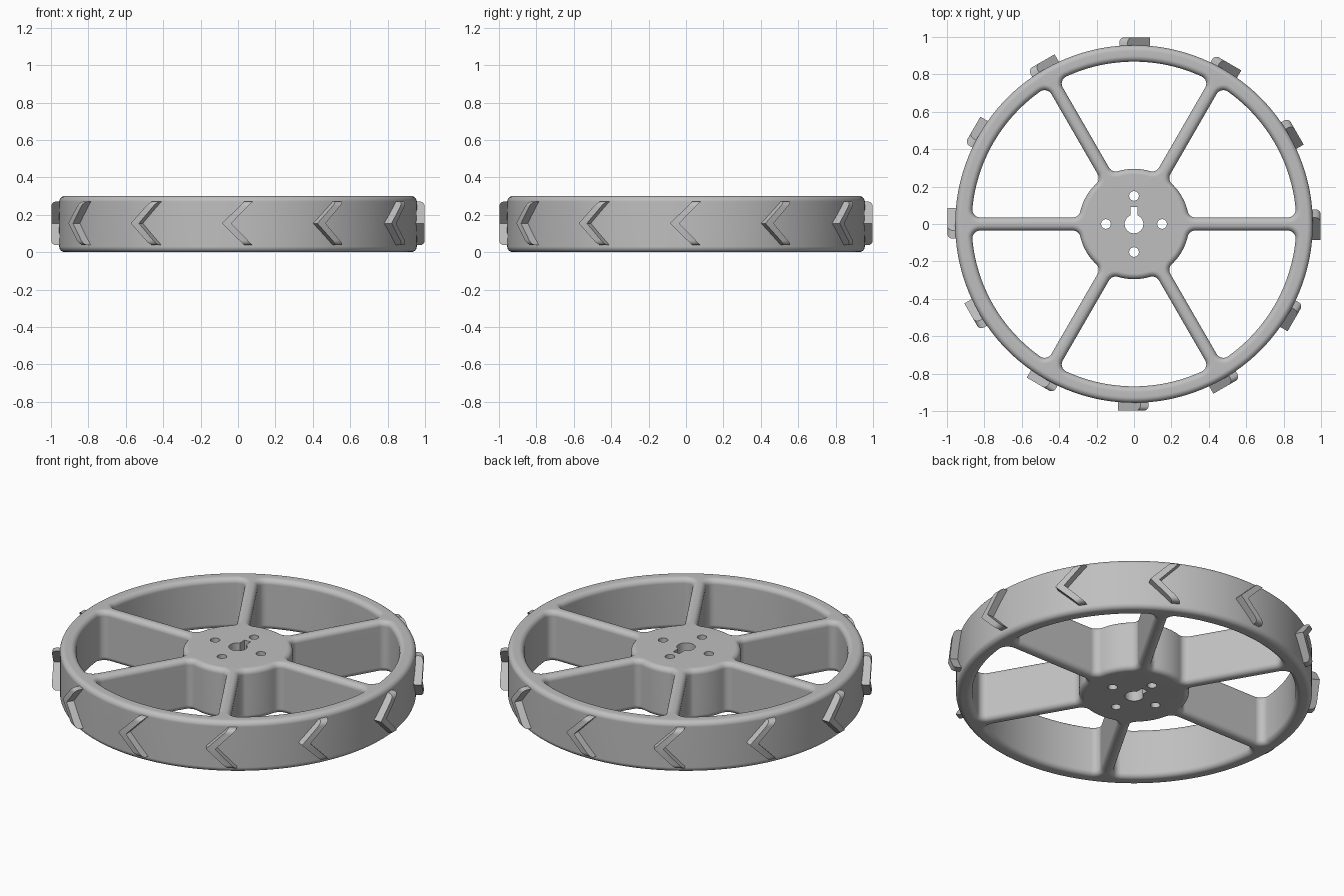
import bpy, bmesh
from math import sin, cos, asin, pi, radians, degrees
from mathutils import Matrix

HEIGHT, BEVEL = 0.30, 0.03
RIM_OUT, RIM_IN, HUB = 0.956, 0.868, 0.295
SPOKE_HALF, FILLET, SPOKES = 0.035, 0.042, 6
PITCH = 360 / SPOKES

if "Cube" in bpy.data.objects:
    bpy.data.objects.remove(bpy.data.objects["Cube"])

grey = bpy.data.materials.new("light grey plastic")
grey.use_nodes = True
colour = (0.52, 0.52, 0.52, 1)
grey.diffuse_color = colour
grey.node_tree.nodes["Principled BSDF"].inputs["Base Color"].default_value = colour


def arc(cx, cy, radius, start, end, steps, include_end=False):
    """Points on an arc, angles in degrees."""
    angles = [radians(start + (end - start) * i / steps) for i in range(steps + include_end)]
    return [(cx + radius * cos(a), cy + radius * sin(a)) for a in angles]


def polar(radius, angle):
    return radius * cos(radians(angle)), radius * sin(radians(angle))


def window(grow, turn):
    """Opening between two spokes, with filleted corners."""
    off, r = SPOKE_HALF + FILLET, FILLET + grow
    d_rim, d_hub = RIM_IN - FILLET, HUB + FILLET
    a, h = degrees(asin(off / d_rim)), degrees(asin(off / d_hub))
    pts = arc(*polar(d_rim, a), r, -90, a, 8)
    pts += arc(0, 0, RIM_IN + grow, a, PITCH - a, 24)
    pts += arc(*polar(d_rim, PITCH - a), r, PITCH - a, PITCH + 90, 8, True)
    pts += arc(*polar(d_hub, PITCH - h), r, PITCH + 90, PITCH + 180 - h, 8)
    pts += arc(0, 0, HUB - grow, PITCH - h, h, 12)
    pts += arc(*polar(d_hub, h), r, 180 + h, 270, 8, True)
    c, s = cos(radians(turn)), sin(radians(turn))
    return [(x * c - y * s, x * s + y * c) for x, y in pts]


def wall(bm, outline, levels):
    """Vertical wall through outline(offset) at each (z, offset) level."""
    rings = [[bm.verts.new((x, y, z)) for x, y in outline(e)] for z, e in levels]
    for low, high in zip(rings, rings[1:]):
        for i in range(len(low)):
            bm.faces.new((low[i - 1], low[i], high[i], high[i - 1]))
    return rings[0], rings[-1]


def ring_edges(bm, ring):
    return [bm.edges.get((ring[i - 1], ring[i])) for i in range(len(ring))]


def finish(bm, name):
    bmesh.ops.recalc_face_normals(bm, faces=bm.faces)
    mesh = bpy.data.meshes.new(name)
    bm.to_mesh(mesh)
    bm.free()
    mesh.materials.append(grey)
    return mesh


def add(name, mesh):
    obj = bpy.data.objects.new(name, mesh)
    bpy.context.collection.objects.link(obj)
    return obj


def smooth(obj):
    bpy.ops.object.select_all(action="DESELECT")
    obj.select_set(True)
    bpy.context.view_layer.objects.active = obj
    bpy.ops.object.shade_smooth_by_angle(angle=radians(35))


# Wheel body: rim, spokes and hub in one piece with rounded edges
steps = 6
round_low = [(BEVEL * (1 - cos(t)), BEVEL * (1 - sin(t)))
             for t in (i * pi / 2 / steps for i in range(steps + 1))]
rounded = round_low + [(HEIGHT - z, e) for z, e in reversed(round_low)]
straight = [(0, 0), (HEIGHT, 0)]

bm = bmesh.new()
ends = [wall(bm, lambda e: arc(0, 0, RIM_OUT - e, 0, 360, 144), rounded)]
for k in range(SPOKES):
    ends.append(wall(bm, lambda e: window(e, k * PITCH), rounded))

# Shaft bore with keyway, and four bolt holes
KEY, BORE, KEY_TOP = 0.02, 0.05, 0.09
key_angle = degrees(asin(KEY / BORE))
bore = arc(0, 0, BORE, 90 + key_angle, 450 - key_angle, 32, True)
bore += [(KEY, KEY_TOP), (-KEY, KEY_TOP)]
ends.append(wall(bm, lambda e: bore, straight))
for k in range(4):
    ends.append(wall(bm, lambda e: arc(*polar(0.15, k * 90), 0.026, 0, 360, 20), straight))

# Flat top and bottom
for side, up in ((0, -1), (1, 1)):
    edges = [e for pair in ends for e in ring_edges(bm, pair[side])]
    bmesh.ops.triangle_fill(bm, use_beauty=True, edges=edges, normal=(0, 0, up))
wheel = add("wheel_body", finish(bm, "wheel_body"))
smooth(wheel)
weighted = wheel.modifiers.new("weighted normals", "WEIGHTED_NORMAL")
weighted.keep_sharp = True

# Tread chevron: points clockwise, open ends rounded off
TIP, INNER, SHOULDER, TAIL = -0.086, -0.036, 0.034, 0.078
MID, REACH = 0.154, 0.117
profile = [(TIP, 0), (SHOULDER, REACH), (TAIL, REACH),
           (INNER, 0), (TAIL, -REACH), (SHOULDER, -REACH)]
bm = bmesh.new()
base, top = [[bm.verts.new((r, y, MID + z)) for y, z in profile] for r in (0.93, 0.998)]
for i in range(len(profile)):
    bm.faces.new((base[i - 1], base[i], top[i], top[i - 1]))
for ring in (base, top):
    bm.faces.new(ring[:4])
    bm.faces.new([ring[i] for i in (0, 3, 4, 5)])
tails = [bm.edges.get((top[1], top[2])), bm.edges.get((top[4], top[5]))]
bmesh.ops.bevel(bm, geom=tails, offset=0.026, segments=4, profile=0.5, affect="EDGES")
chevron = finish(bm, "tread_chevron")
for k in range(12):
    obj = add(f"tread_chevron_{k + 1}", chevron)
    obj.matrix_world = Matrix.Rotation(radians(30 * k), 4, "Z")
    if k == 0:
        smooth(obj)
